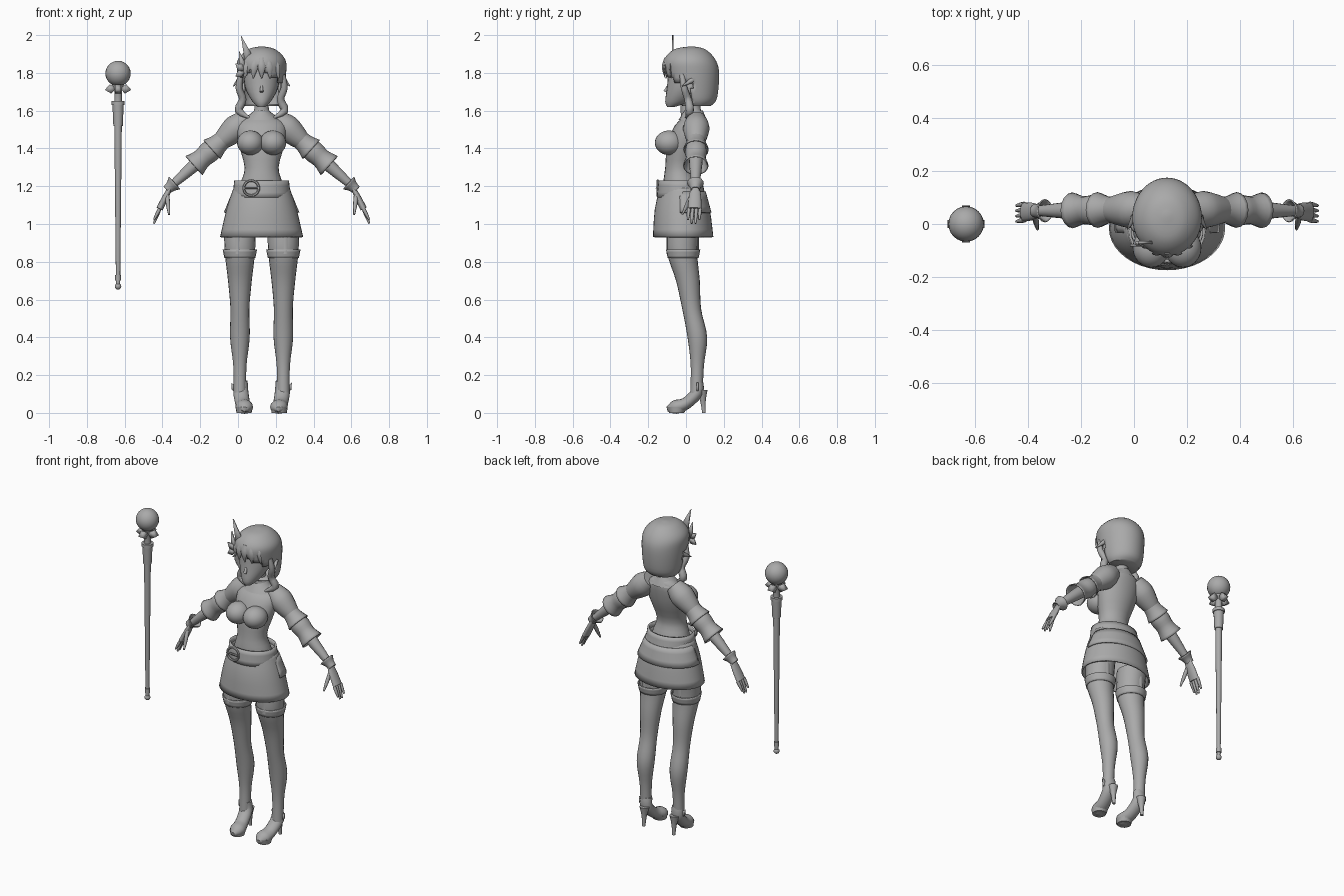
import bpy, bmesh
from math import sin, cos, pi, radians
from mathutils import Vector, Matrix

cube = bpy.data.objects.get("Cube")
if cube:
    bpy.data.objects.remove(cube, do_unlink=True)

FIGURE, STAFF = .125, -.635  # x of each axis
SHADE = (.4, .4, .4, 1)
grey = bpy.data.materials.new("plain grey")
grey.use_nodes = True
grey.diffuse_color = SHADE
grey.node_tree.nodes["Principled BSDF"].inputs["Base Color"].default_value = SHADE


def finish(name, bm, axis=FIGURE, thick=0):
    bmesh.ops.recalc_face_normals(bm, faces=bm.faces)
    mesh = bpy.data.meshes.new(name)
    bm.to_mesh(mesh)
    bm.free()
    mesh.materials.append(grey)
    obj = bpy.data.objects.new(name, mesh)
    obj.location.x = axis
    bpy.context.collection.objects.link(obj)
    if thick:
        shell = obj.modifiers.new("thickness", "SOLIDIFY")
        shell.thickness = thick
        shell.offset = 0
    bpy.ops.object.select_all(action="DESELECT")
    obj.select_set(True)
    bpy.context.view_layer.objects.active = obj
    bpy.ops.object.shade_smooth_by_angle(angle=radians(50))


def spline(rows, steps):
    """Catmull-Rom through rows of equal length."""
    last = len(rows) - 1
    out = []
    for i in range(last):
        quad = [rows[max(0, min(last, i + k))] for k in (-1, 0, 1, 2)]
        for step in range(steps):
            t = step / steps
            out.append([b + t * (c - a + t * (2 * a - 5 * b + 4 * c - d + t * (3 * b - a - 3 * c + d))) / 2
                        for a, b, c, d in zip(*quad)])
    return out + [rows[last]]


def loft(name, rows, level=False, side=(1, 0, 0), segs=16, steps=3, caps=True, keep=None, **options):
    """Rows are x, y, z, radius along side, radius across it."""
    rows = spline(rows, steps)
    points = [Vector(row[:3]) for row in rows]
    bm = bmesh.new()
    rings = []
    for i, (point, row) in enumerate(zip(points, rows)):
        along = points[min(i + 1, len(points) - 1)] - points[max(i - 1, 0)]
        t = Vector((0, 0, 1)) if level else along.normalized()
        u = Vector(side)
        u = (u - u.dot(t) * t).normalized()
        v = t.cross(u)
        angles = [2 * pi * k / segs for k in range(segs)]
        rings.append([bm.verts.new(point + u * cos(a) * row[3] + v * sin(a) * row[4]) for a in angles])
    for low, high in zip(rings, rings[1:]):
        for k in range(segs):
            n = (k + 1) % segs
            bm.faces.new((low[k], low[n], high[n], high[k]))
    if caps:
        bm.faces.new(rings[0])
        bm.faces.new(rings[-1])
    if keep:
        drop = [f for f in bm.faces if not keep(f.calc_center_median())]
        bmesh.ops.delete(bm, geom=drop, context="FACES")
    finish(name, bm, **options)


def body(name, rows, **options):
    """Level rings: height, half width, front y, back y."""
    loft(name, [(0, (front + back) / 2, z, wide, (back - front) / 2) for z, wide, front, back in rows],
         level=True, **options)


def tube(name, rows, flat=1, **options):
    """Rows are x, y, z, radius."""
    loft(name, [(*row, row[-1] * flat) for row in rows], **options)


def rod(name, start, end, *radii, **options):
    """Evenly spaced radii from start to end."""
    spans = len(radii) - 1
    tube(name, [(*Vector(start).lerp(Vector(end), i / spans), r) for i, r in enumerate(radii)], **options)


def ball(name, centre, size, axis=FIGURE):
    bm = bmesh.new()
    bmesh.ops.create_uvsphere(bm, u_segments=24, v_segments=14, radius=1,
                              matrix=Matrix.Translation(centre) @ Matrix.Diagonal((*size, 1)))
    finish(name, bm, axis)


def leaf(name, base, tip, width, bend=0, normal=(0, 1, 0), axis=FIGURE, thick=.01):
    """Flat pointed blade from base to tip."""
    base, tip = Vector(base), Vector(tip)
    across = (tip - base).cross(Vector(normal)).normalized()
    middle = (base + tip) / 2
    bm = bmesh.new()
    corners = (base, middle + across * (bend + width), tip, middle + across * (bend - width))
    bm.faces.new([bm.verts.new(corner) for corner in corners])
    finish(name, bm, axis, thick)


# Torso, neck and head
body("torso", [(1.14, .13, -.12, .08), (1.22, .11, -.12, .06), (1.3, .09, -.11, .04), (1.42, .12, -.1, .08),
               (1.52, .13, -.06, .1), (1.57, .08, -.01, .1), (1.6, .04, 0, .08), (1.67, .04, 0, .07)], segs=24)
body("head", [(1.62, .02, -.1, -.06), (1.65, .05, -.11, .02), (1.73, .09, -.1, .1),
              (1.84, .09, -.09, .12), (1.9, .05, -.05, .1)], segs=24)
rod("nose", (0, -.09, 1.74), (0, -.11, 1.7), .005, .01)
body("collar", [(1.55, .1, -.04, .11), (1.6, .04, -.01, .09)], caps=False)

# Hair shell with an open face
body("hair", [(1.63, .09, -.02, .13), (1.67, .11, -.07, .16), (1.8, .125, -.11, .17),
              (1.87, .12, -.11, .15), (1.92, .07, -.06, .1), (1.935, .01, .02, .04)],
     segs=48, steps=5, thick=.01, keep=lambda p: p.z > 1.84 - abs(p.x + .02) * .7 or p.y > .03)
for i in range(-2, 3):
    x = i * .035
    curve = x * x * 7 - .11
    tube("fringe_lock", [(x * .8, curve, 1.88, .01), (x * 1.1, curve - .01, 1.83, .02),
                         (x * 1.3, curve, 1.77, .002)], flat=.4, segs=8)

# Feather ornament on the right of the hair
leaf("feather", (-.09, -.07, 1.8), (-.11, -.07, 2), .02, bend=-.025)
leaf("small_feather", (-.09, -.08, 1.79), (-.12, -.07, 1.92), .015)
for z in (1.78, 1.85):
    leaf("hair_leaf", (-.09, -.08, 1.81), (-.14, -.08, z), .02)

# Belt, buckle and skirt
body("belt", [(1.14, .15, -.15, .1), (1.23, .14, -.14, .08)], segs=32, caps=False, thick=.01)
body("skirt", [(.93, .215, -.17, .14), (1.08, .18, -.16, .12), (1.2, .14, -.13, .08)],
     segs=40, caps=False, thick=.01)
body("skirt_rear_panel", [(1.06, .195, -.15, .13), (1.17, .15, -.13, .1)], segs=40, caps=False, thick=.01,
     keep=lambda p: p.y > -.04)
bpy.ops.mesh.primitive_torus_add(major_radius=.04, minor_radius=.007, major_segments=20, minor_segments=6,
                                 location=(.07, -.15, 1.19), rotation=(pi / 2, 0, 0))
buckle = bpy.context.object
buckle.name = "belt_buckle"
buckle.data.materials.append(grey)
rod("buckle_pin", (-.09, -.15, 1.19), (-.02, -.155, 1.19), .006, .006, segs=6)

for s, tag in ((1, "left_"), (-1, "right_")):
    shoulder, wrist = Vector((s * .1, .055, 1.54)), Vector((s * .48, .05, 1.2))
    knuckles = Vector((s * .54, .045, 1.08))

    def arm(name, start, end, *radii, **options):
        """Part of the arm, placed as fractions from shoulder to wrist."""
        rod(tag + name, shoulder.lerp(wrist, start), shoulder.lerp(wrist, end), *radii, side=(0, 1, 0), **options)

    ball(tag + "bust", (s * .06, -.09, 1.43), (.07, .075, .065))
    ball(tag + "ear", (s * .095, .02, 1.72), (.01, .02, .03))

    # Side curl of hair
    tube(tag + "side_lock", [(s * .11, -.02, 1.79, .015), (s * .12, -.01, 1.72, .018), (s * .1, .01, 1.66, .02),
                             (s * .12, .02, 1.6, .022), (s * .06, 0, 1.56, .005)], segs=10)
    rod(tag + "hair_flick", (s * .12, .03, 1.76), (s * .15, -.02, 1.73), .015, .002, segs=8)

    # Sleeve tiers, forearm and glove
    arm("shoulder", -.05, .35, .05, .07, .06, .04)
    arm("upper_sleeve", .25, .43, .045, .05, .065, caps=False, thick=.006)
    arm("lower_sleeve", .35, .68, .045, .055, .05, .065, caps=False, thick=.006)
    arm("forearm", .3, 1, .04, .035, .02)
    arm("glove_cuff", 1.06, .95, .022, .027, .042, caps=False, thick=.005)
    rod(tag + "palm", wrist, knuckles, .022, .033, .036, side=(0, 1, 0), flat=.5)
    for k in (-1.5, -.5, .5, 1.5):
        spread = Vector((0, k * .02, 0))
        tip = Vector((s * .57, .04, 1 + k * k * .01))
        rod(tag + "finger", knuckles + spread, tip + spread, .01, .009, .005, segs=8)
    rod(tag + "thumb", (s * .5, .03, 1.15), (s * .49, -.02, 1.05), .012, .011, .005, segs=8)

    # Leg, stocking top and garter
    centres = (-.01, -.02, .01, .03, .06, .06, .055)
    radii = (.085, .08, .063, .05, .052, .035, .033)
    tube(tag + "leg", [(s * .115, y, 1 - i * .15, r) for i, (y, r) in enumerate(zip(centres, radii))],
         level=True, segs=20, steps=4)
    rod(tag + "stocking_band", (s * .115, -.015, .82), (s * .115, -.015, .865), .079, .088,
        level=True, segs=20, caps=False, thick=.006)
    for y in (-.1, .065):
        rod(tag + "garter_strap", (s * .125, y, .94), (s * .125, y, .84), .012, .012, flat=.3, segs=6)

    # High heeled shoe
    tube(tag + "shoe", [(s * .11, .06, .17, .036), (s * .11, .06, .11, .04), (s * .1, 0, .05, .04),
                        (s * .09, -.06, .03, .045), (s * .09, -.1, .02, .015)], flat=.8)
    rod(tag + "heel", (s * .105, .085, .12), (s * .105, .095, 0), .03, .015, .01, level=True, segs=10)
    body(tag + "shoe_sole", [(0, .04, -.09, -.01), (.03, .045, -.1, .01)], axis=FIGURE + s * .093)
    leaf(tag + "ankle_wing", (s * .13, .06, .1), (s * .16, .06, .16), .015)


def staff_part(name, low, high, *radii):
    rod(name, (0, 0, low), (0, 0, high), *radii, steps=1, axis=STAFF)


# Staff: shaft, collars, orb and wings
staff_part("staff_shaft", .67, 1.53, .011, .02)
staff_part("staff_foot_collar", .7, .73, .015, .015)
staff_part("staff_sleeve", 1.52, 1.64, .025, .03)
staff_part("staff_collar", 1.63, 1.65, .035, .035)
staff_part("staff_neck", 1.65, 1.75, .02, .02, .035)
ball("staff_tip", (0, 0, .67), [.017] * 3, STAFF)
ball("staff_orb", (0, 0, 1.797), [.067] * 3, STAFF)
for k in range(4):
    out = Vector((cos(k * pi / 2), sin(k * pi / 2), 0))
    leaf("staff_wing", out * .01 + Vector((0, 0, 1.72)), out * .07 + Vector((0, 0, 1.71)), .025,
         normal=out.cross((0, 0, 1)), axis=STAFF, thick=.03)
